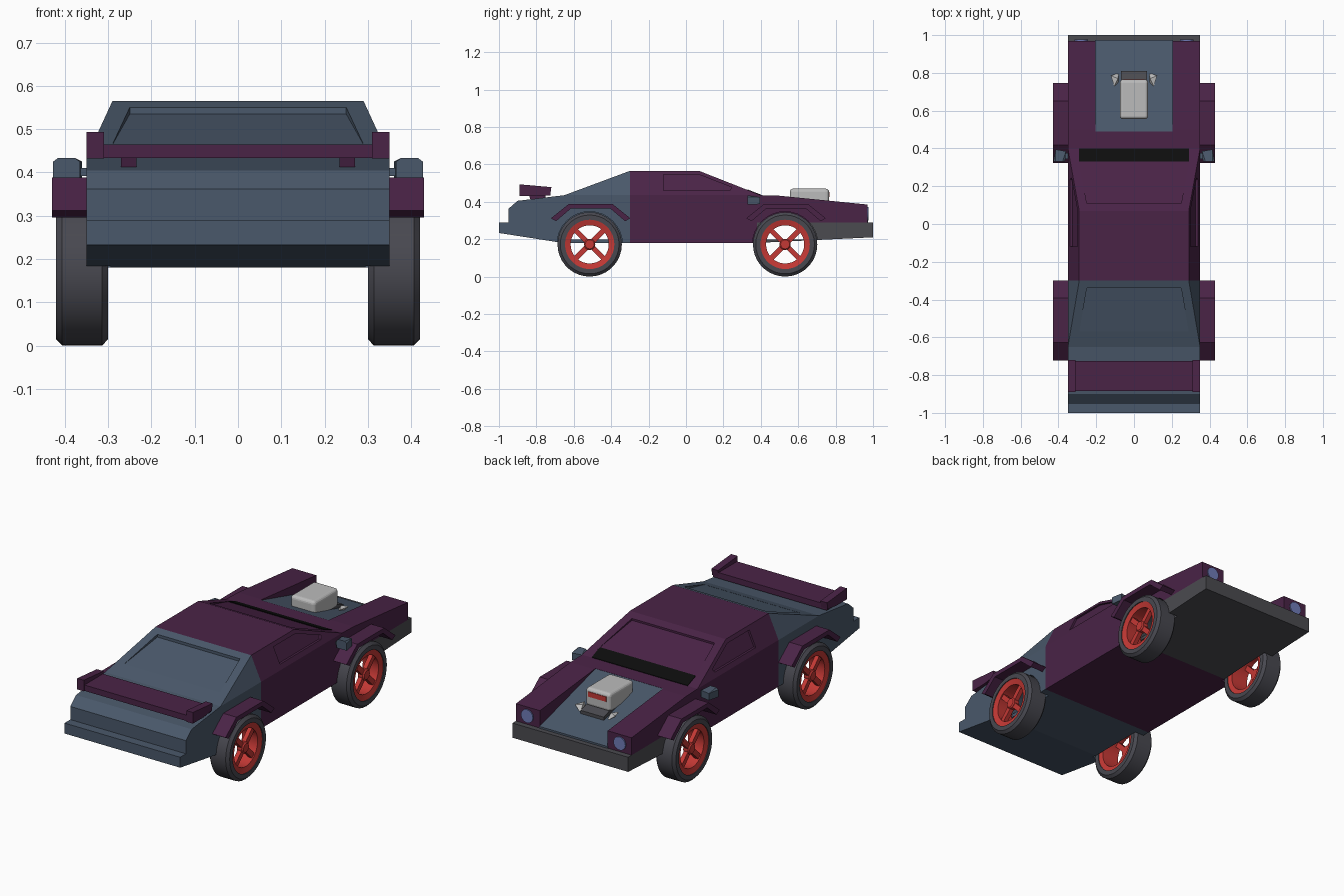
import bpy, bmesh
from math import cos, sin, pi, radians
from mathutils import Matrix, Vector

if "Cube" in bpy.data.objects:
    bpy.data.objects.remove(bpy.data.objects["Cube"])


def mat(name, r, g, b):
    m = bpy.data.materials.new(name)
    m.diffuse_color = (r, g, b, 1)
    m.use_nodes = True
    m.node_tree.nodes["Principled BSDF"].inputs["Base Color"].default_value = m.diffuse_color
    return m


PURPLE = mat("purple", .068, .017, .062)
BLUE = mat("slate_blue", .068, .098, .145)
GREY = mat("dark_grey", .07, .07, .08)
TYRE = mat("tyre", .065, .065, .08)
RED = mat("red", .55, .04, .035)
SILVER = mat("silver", .5, .5, .5)
BLACK = mat("black", .004, .004, .004)
LAMP = mat("lamp", .16, .2, .48)


def finish(name, bm, m=None):
    bmesh.ops.recalc_face_normals(bm, faces=bm.faces)
    me = bpy.data.meshes.new(name)
    bm.to_mesh(me)
    bm.free()
    ob = bpy.data.objects.new(name, me)
    bpy.context.collection.objects.link(ob)
    if m:
        me.materials.append(m)
    return ob


def prism(name, pts, x0, x1, m=None):
    """Side profile (y, z) extruded along x."""
    bm = bmesh.new()
    f = bm.faces.new([bm.verts.new((x0, y, z)) for y, z in pts])
    g = bmesh.ops.extrude_face_region(bm, geom=[f])["geom"]
    bmesh.ops.translate(bm, vec=(x1 - x0, 0, 0), verts=[v for v in g if isinstance(v, bmesh.types.BMVert)])
    return finish(name, bm, m)


def hull(name, pts, m=None):
    bm = bmesh.new()
    for p in pts:
        bm.verts.new(p)
    bmesh.ops.convex_hull(bm, input=bm.verts)
    bmesh.ops.dissolve_limit(bm, angle_limit=radians(.5), verts=bm.verts, edges=bm.edges)
    return finish(name, bm, m)


def sym(*pts):
    return [(s * x, y, z) for x, y, z in pts for s in (-1, 1)]


def box(name, x0, x1, y0, y1, z0, z1, m=None, bevel=0, segs=1):
    ob = prism(name, [(y0, z0), (y1, z0), (y1, z1), (y0, z1)], x0, x1, m)
    if bevel:
        b = ob.modifiers.new("bevel", "BEVEL")
        b.width, b.segments = bevel, segs
    return ob


def lathe(name, prof, m, loc, n=36):
    """Closed (x, radius) profile spun round the x axis."""
    bm = bmesh.new()
    rings = [[bm.verts.new((x, r * cos(2 * pi * i / n), r * sin(2 * pi * i / n))) for i in range(n)]
             for x, r in prof]
    for k in range(len(rings)):
        a, b = rings[k], rings[(k + 1) % len(rings)]
        for i in range(n):
            j = (i + 1) % n
            bm.faces.new((a[i], a[j], b[j], b[i]))
    ob = finish(name, bm, m)
    ob.location = loc
    bpy.context.view_layer.objects.active = ob
    bpy.ops.object.select_all(action='DESELECT')
    ob.select_set(True)
    bpy.ops.object.shade_smooth_by_angle(angle=radians(30))
    return ob


def carve(ob, cutters):
    for c in cutters:
        c.hide_render = True
        b = ob.modifiers.new("cut", "BOOLEAN")
        b.object, b.solver = c, 'EXACT'
    dg = bpy.context.evaluated_depsgraph_get()
    me = bpy.data.meshes.new_from_object(ob.evaluated_get(dg))
    ob.modifiers.clear()
    ob.data = me


def arc(y, z, r, a0, a1, n):
    return [(y + r * cos(a0 + (a1 - a0) * i / n), z + r * sin(a0 + (a1 - a0) * i / n)) for i in range(n + 1)]


# Wheel well cutters: one per wheel plus a tunnel above the floor
ZW, XW, R = .172, .36, .172
AXLES = {"rear": -.515, "front": .53}
wells = {}
for end, y in AXLES.items():
    ring = arc(y, ZW, R + .003, 0, 2 * pi, 32)[:-1]
    wells[end] = [prism("well_cutter", ring, s * .295, s * .5) for s in (-1, 1)]
    a = radians(12)
    wells[end].append(prism("tunnel_cutter", arc(y, ZW, .125, a, pi - a, 14), -.33, .33))

# Lower body sections
tail = prism("tail_body", [(-.30, .18), (-.66, .18), (-1, .233), (-1, .29), (-.95, .29), (-.95, .362),
                           (-.90, .405), (-.65, .435), (-.30, .435)], -.35, .35, BLUE)
mid = prism("main_body", [(-.30, .18), (.38, .18), (.38, .29), (.97, .29), (.97, .385),
                          (.50, .432), (.40, .435), (-.30, .435)], -.35, .35, PURPLE)
bumper = prism("nose_bumper", [(.38, .18), (1, .21), (1, .29), (.38, .29)], -.35, .35, GREY)
hood_cut = prism("hood_cutter", [(.49, .6), (.49, .425), (.97, .294), (1.1, .26), (1.1, .6)], -.205, .205)
carve(tail, wells["rear"])
carve(mid, wells["front"] + [hood_cut])
carve(bumper, wells["front"])
prism("hood_panel", [(.488, .432), (.973, .300), (.973, .288), (.488, .418)], -.206, .206, BLUE)

# Cabin and rear hatch with recessed glass
cabin = hull("cabin", sym((.29, -.30, .565), (.29, .07, .565), (.35, -.30, .435), (.35, .40, .435)), PURPLE)
hatch = hull("rear_hatch", sym((.29, -.30, .565), (.35, -.30, .435), (.35, -.65, .435)), BLUE)
cuts = [hull("windscreen_cutter", sym((.25, .11, .539), (.25, .11, .65), (.295, .345, .4565), (.295, .345, .65)))]
WINDOW = [(-.12, .545), (.07, .545), (.245, .477), (.235, .46), (-.12, .46)]
for s in (-1, 1):
    cuts.append(hull("window_cutter", [(s * (.35 - .46 * (z - .435) + d), y, z)
                                       for y, z in WINDOW for d in (-.012, .06)]))
carve(cabin, cuts)
carve(hatch, [hull("rear_glass_cutter", sym((.25, -.34, .535), (.25, -.34, .65), (.29, -.57, .464), (.29, -.57, .65)))])
for ob in [o for o in bpy.data.objects if o.name.split(".")[0].endswith("_cutter")]:
    bpy.data.objects.remove(ob)

# Black cowl strip at the foot of the windscreen
hull("cowl_vent", sym((.29, .33, .4655), (.29, .40, .438), (.29, .33, .445), (.29, .40, .425)), BLACK)

# Spoiler
box("spoiler_wing", -.345, .345, -.885, -.725, .433, .465, PURPLE)
for s in (-1, 1):
    prism("spoiler_end_plate", [(-.89, .432), (-.80, .432), (-.725, .442), (-.72, .478), (-.89, .493)],
          s * .31, s * .35, PURPLE)
    prism("spoiler_strut", [(-.83, .405), (-.75, .41), (-.75, .44), (-.84, .44)], s * .235, s * .27, PURPLE)

# Fender flares, mirrors and headlamps on both sides
for s in (-1, 1):
    for y in (-.51, .535):
        prism("fender_flare", [(y - .212, .312), (y - .117, .388), (y + .117, .388), (y + .212, .312),
                               (y + .185, .296), (y + .105, .364), (y - .105, .364), (y - .185, .296)],
              s * .34, s * .43, PURPLE)
    hull("side_mirror", [(s * x, y, z) for x, y, z in (
        (.365, .33, .385), (.427, .33, .385), (.365, .33, .425), (.427, .33, .425), (.378, .33, .434), (.415, .33, .434),
        (.36, .385, .387), (.415, .395, .387), (.36, .385, .425), (.415, .395, .425))], BLUE)
    box("mirror_arm", s * .33, s * .38, .345, .375, .392, .41, BLUE)
    bm = bmesh.new()
    bmesh.ops.create_cone(bm, cap_ends=True, segments=24, radius1=.036, radius2=.036, depth=.012,
                          matrix=Matrix.Translation((s * .28, .97, .337)) @ Matrix.Rotation(pi / 2, 4, 'X'))
    finish("headlamp", bm, LAMP)

# Hood scoop
box("hood_scoop", -.075, .075, .555, .765, .37, .47, SILVER, .018, 4)
box("scoop_mouth", -.055, .055, .755, .768, .425, .452, RED)
prism("scoop_base", [(.58, .39), (.81, .33), (.81, .362), (.74, .385), (.58, .42)], -.07, .07, GREY)
for s in (-1, 1):
    hull("scoop_fin", [(s * .08, .74, .35), (s * .08, .80, .34), (s * .085, .77, .375), (s * .122, .785, .372),
                       (s * .105, .73, .37), (s * .10, .76, .35)], SILVER)

# Wheels
for end, y in AXLES.items():
    for s in (-1, 1):
        at = (s * XW, y, ZW)
        lathe(end + "_tyre", [(.06, .132), (.06, .157), (.046, R), (-.046, R), (-.06, .157), (-.06, .132)], TYRE, at)
        lathe(end + "_rim", [(s * .056, .134), (s * .048, .102), (-s * .05, .106), (-s * .056, .134)], RED, at)
        lathe(end + "_hub", [(s * .015, .001), (s * .015, .03), (s * .044, .03), (s * .05, .024), (s * .05, .001)],
              RED, at, 20)
        for k in (-1, 1):
            sp = box(end + "_spoke", s * .018, s * .042, -.107, .107, -.014, .014, RED)
            sp.location, sp.rotation_euler = at, (k * pi / 4, 0, 0)
